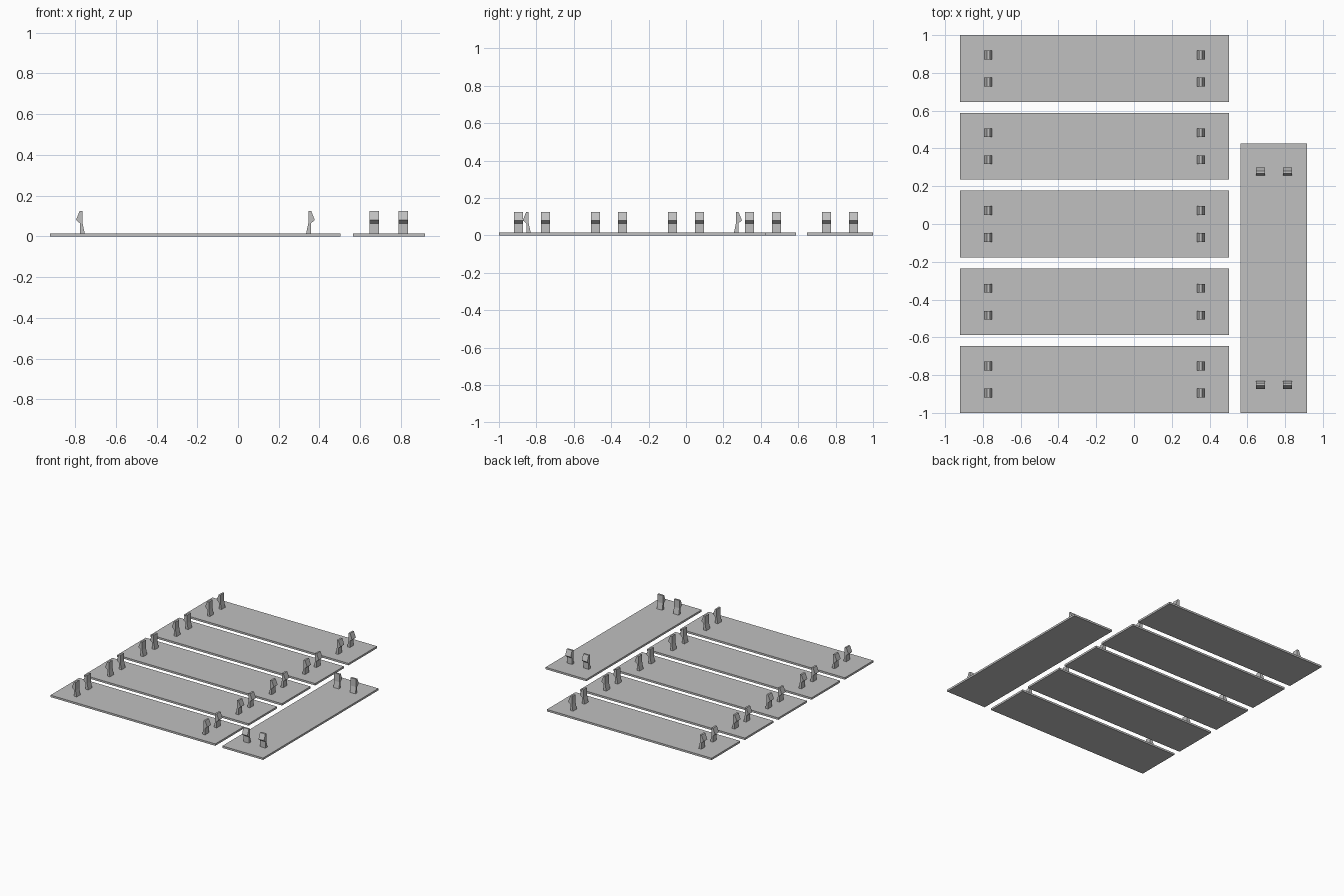
import bpy, bmesh, math
from mathutils import Matrix

if "Cube" in bpy.data.objects:
    bpy.data.objects.remove(bpy.data.objects["Cube"])

L, W, T = 1.425, 0.353, 0.015      # panel length, width, thickness
CLIP_W, CLIP_OFF = 0.047, 0.0715   # clip width, distance from panel centre line

grey = bpy.data.materials.new("plain grey")
grey.diffuse_color = (0.53, 0.53, 0.53, 1)
grey.use_nodes = True
grey.node_tree.nodes["Principled BSDF"].inputs["Base Color"].default_value = grey.diffuse_color

# Clip side outline: (distance along panel, height), barb pointing outward
CLIP = [(0.543, T - 0.002), (0.567, T - 0.002), (0.567, 0.064), (0.586, 0.08),
        (0.568, 0.125), (0.554, 0.125), (0.554, 0.064)]


def finish(name, bm, matrix):
    bmesh.ops.recalc_face_normals(bm, faces=bm.faces)
    mesh = bpy.data.meshes.new(name)
    bm.to_mesh(mesh)
    bm.free()
    mesh.materials.append(grey)
    obj = bpy.data.objects.new(name, mesh)
    obj.matrix_world = matrix
    bpy.context.collection.objects.link(obj)


def clip(name, side, offset, matrix):
    bm = bmesh.new()
    face = bm.faces.new([bm.verts.new((side * u, offset - CLIP_W / 2, z)) for u, z in CLIP])
    ext = bmesh.ops.extrude_face_region(bm, geom=[face])["geom"]
    bmesh.ops.translate(bm, vec=(0, CLIP_W, 0),
                        verts=[v for v in ext if isinstance(v, bmesh.types.BMVert)])
    finish(name, bm, matrix)


def panel(name, x, y, angle=0):
    matrix = Matrix.Translation((x, y, 0)) @ Matrix.Rotation(angle, 4, 'Z')
    # Flat board
    bm = bmesh.new()
    bmesh.ops.create_cube(bm, size=1, matrix=Matrix.Translation((0, 0, T / 2))
                          @ Matrix.Diagonal((L, W, T, 1)))
    finish(name, bm, matrix)
    # Pair of snap clips at each end
    for side in (-1, 1):
        for row in (-1, 1):
            clip(name + "_clip", side, row * CLIP_OFF, matrix)


# Five stacked panels and one turned panel beside them
for i in range(5):
    panel(f"panel_{i + 1}", -0.209, (i - 2) * 0.4117)
panel("side_panel", 0.7405, -0.287, math.pi / 2)
